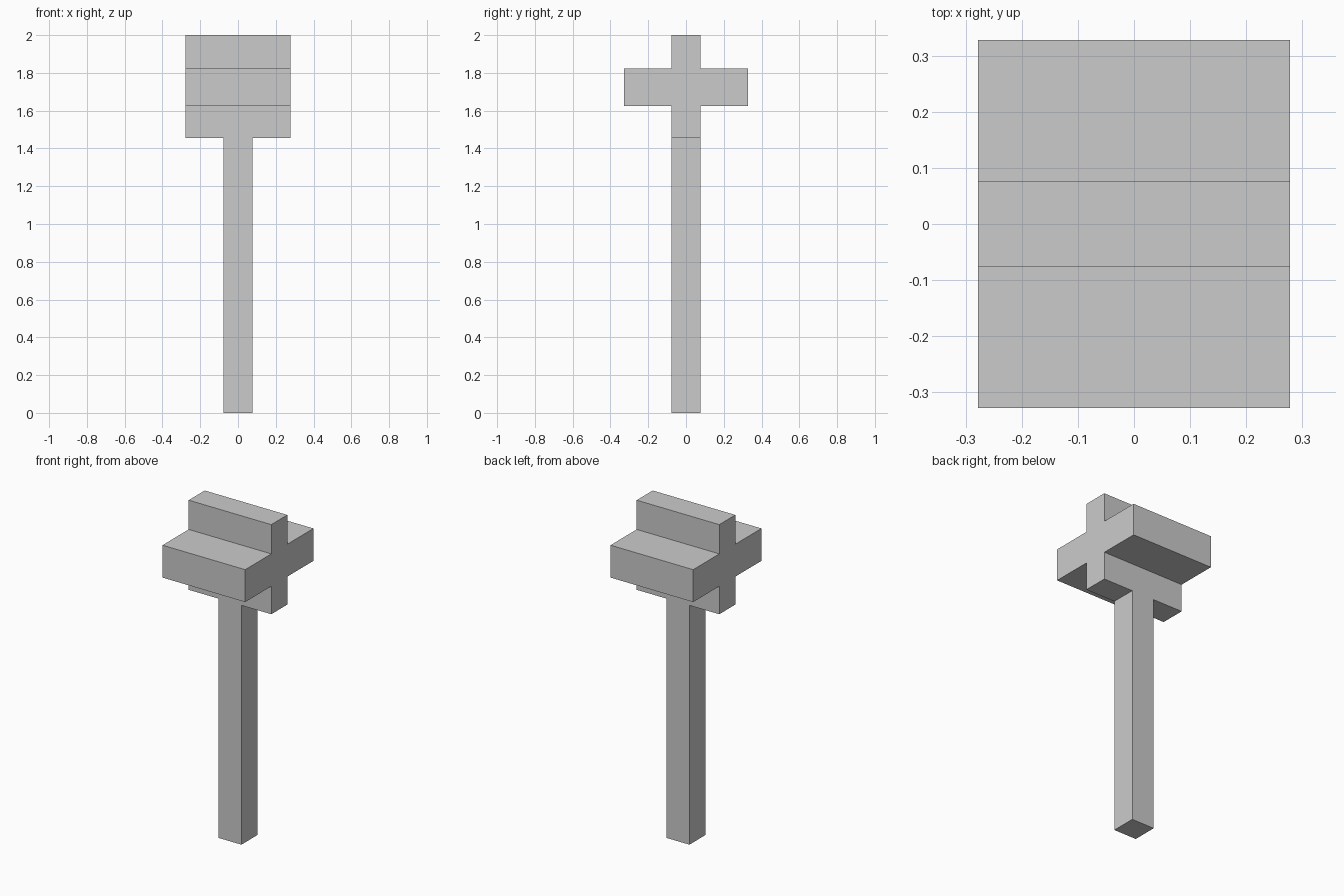
import bpy, bmesh
from mathutils import Vector

if "Cube" in bpy.data.objects:
    bpy.data.objects.remove(bpy.data.objects["Cube"])


def prism(name, profile, axis_vec):
    """Extrude a closed profile of 3D points along axis_vec."""
    bm = bmesh.new()
    face = bm.faces.new([bm.verts.new(p) for p in profile])
    ext = bmesh.ops.extrude_face_region(bm, geom=[face], use_keep_orig=True)
    verts = [v for v in ext["geom"] if isinstance(v, bmesh.types.BMVert)]
    bmesh.ops.translate(bm, vec=Vector(axis_vec), verts=verts)
    bmesh.ops.recalc_face_normals(bm, faces=bm.faces)
    mesh = bpy.data.meshes.new(name)
    bm.to_mesh(mesh)
    bm.free()
    obj = bpy.data.objects.new(name, mesh)
    bpy.context.collection.objects.link(obj)
    return obj


HALF = 0.077      # half thickness of handle and upright plate
HEAD_X = 0.278    # half width of head
ARM_Y = 0.328     # half depth of cross arms
BASE, ARM_LOW, ARM_HIGH, TOP = 1.455, 1.625, 1.822, 2.0

# Square handle
prism("handle",
      [(-HALF, -HALF, 0), (HALF, -HALF, 0), (HALF, HALF, 0), (-HALF, HALF, 0)],
      (0, 0, BASE))

# Cross-shaped head: half outline mirrored across y = 0, extruded along x
half = [(HALF, BASE), (HALF, ARM_LOW), (ARM_Y, ARM_LOW),
        (ARM_Y, ARM_HIGH), (HALF, ARM_HIGH), (HALF, TOP)]
outline = half + [(-y, z) for y, z in reversed(half)]
prism("head", [(-HEAD_X, y, z) for y, z in outline], (2 * HEAD_X, 0, 0))
